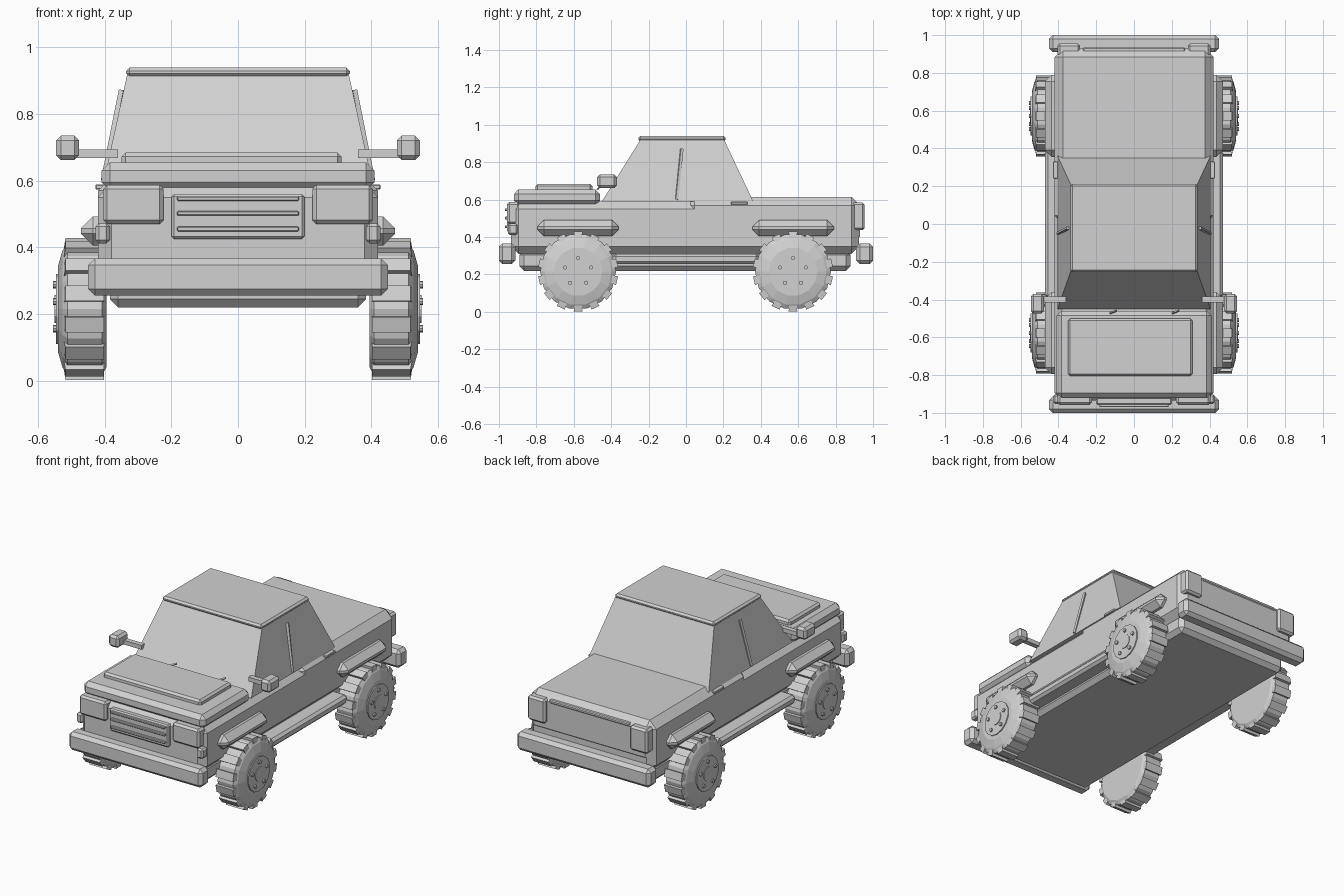
import bpy, bmesh, math
from mathutils import Matrix, Vector

if "Cube" in bpy.data.objects:
    bpy.data.objects.remove(bpy.data.objects["Cube"])

grey = bpy.data.materials.new("plain_grey")
grey.diffuse_color = (0.64, 0.64, 0.64, 1)
grey.use_nodes = True
grey.node_tree.nodes["Principled BSDF"].inputs["Base Color"].default_value = grey.diffuse_color


def finish(name, bm):
    bmesh.ops.recalc_face_normals(bm, faces=bm.faces)
    mesh = bpy.data.meshes.new(name)
    bm.to_mesh(mesh)
    bm.free()
    mesh.materials.append(grey)
    ob = bpy.data.objects.new(name, mesh)
    bpy.context.collection.objects.link(ob)
    return ob


def chamfer(bm, width):
    if width:
        bmesh.ops.bevel(bm, geom=bm.edges[:], offset=width, segments=1,
                        affect='EDGES', clamp_overlap=True)


def box(name, xs, ys, zs, bevel=0.0):
    bm = bmesh.new()
    bmesh.ops.create_cube(bm, size=1)
    for v in bm.verts:
        v.co = [r[0] if c < 0 else r[1] for c, r in zip(v.co, (xs, ys, zs))]
    chamfer(bm, bevel)
    return finish(name, bm)


def pair(name, xs, ys, zs, bevel=0.0):
    box(name + "_right", xs, ys, zs, bevel)
    box(name + "_left", (-xs[1], -xs[0]), ys, zs, bevel)


def rod(name, a, b, radius, sides=6):
    a, b = Vector(a), Vector(b)
    bm = bmesh.new()
    turn = (b - a).to_track_quat('Z', 'Y').to_matrix().to_4x4()
    bmesh.ops.create_cone(bm, cap_ends=True, segments=sides, radius1=radius,
                          radius2=radius, depth=(b - a).length,
                          matrix=Matrix.Translation((a + b) / 2) @ turn)
    return finish(name, bm)


# Main body and underframe
box("body", (-0.42, 0.42), (-0.935, 0.925), (0.31, 0.59), 0.04)
box("rear_deck", (-0.42, 0.42), (0.0, 0.93), (0.36, 0.615), 0.045)
box("underframe", (-0.385, 0.385), (-0.89, 0.88), (0.22, 0.33), 0.025)
pair("side_step", (0.36, 0.47), (-0.39, 0.39), (0.255, 0.31), 0.015)

# Hood and raised panel
box("hood", (-0.41, 0.41), (-0.92, -0.46), (0.57, 0.655), 0.025)
box("hood_panel", (-0.35, 0.31), (-0.805, -0.5), (0.64, 0.684), 0.012)

# Tapered cab
bm = bmesh.new()
bottom = [(-0.405, -0.45), (0.405, -0.45), (0.405, 0.36), (-0.405, 0.36)]
top = [(-0.333, -0.245), (0.333, -0.245), (0.333, 0.205), (-0.333, 0.205)]
lo = [bm.verts.new((x, y, 0.59)) for x, y in bottom]
hi = [bm.verts.new((x, y, 0.918)) for x, y in top]
bm.faces.new(lo)
bm.faces.new(hi)
for i in range(4):
    j = (i + 1) % 4
    bm.faces.new((lo[i], lo[j], hi[j], hi[i]))
finish("cab", bm)
box("roof", (-0.336, 0.336), (-0.255, 0.212), (0.911, 0.94), 0.011)

# Bumpers and fender flares
box("front_bumper", (-0.45, 0.45), (-1.0, -0.912), (0.255, 0.367), 0.02)
box("rear_bumper", (-0.45, 0.45), (0.91, 1.0), (0.255, 0.367), 0.02)
pair("front_fender", (0.36, 0.472), (-0.795, -0.36), (0.405, 0.492), 0.036)
pair("rear_fender", (0.36, 0.472), (0.355, 0.79), (0.405, 0.492), 0.036)

# Lights
pair("headlight", (0.223, 0.405), (-0.957, -0.89), (0.47, 0.587), 0.012)
pair("marker_light", (0.385, 0.428), (-0.952, -0.9), (0.412, 0.472), 0.01)
pair("tail_light", (0.285, 0.405), (0.88, 0.955), (0.437, 0.585), 0.012)
box("tailgate_lip", (-0.27, 0.27), (0.9, 0.935), (0.565, 0.585), 0.005)

# Grille with slats
box("grille", (-0.2, 0.2), (-0.957, -0.9), (0.425, 0.56), 0.008)
for k, z in enumerate((0.455, 0.502, 0.546)):
    box(f"grille_slat_{k}", (-0.183, 0.183), (-0.969, -0.95), (z - 0.007, z + 0.007), 0.003)

# Mirrors, handles and door pillars
pair("mirror_arm", (0.36, 0.49), (-0.415, -0.385), (0.668, 0.694))
pair("mirror", (0.477, 0.546), (-0.475, -0.37), (0.662, 0.735), 0.014)
pair("door_handle", (0.4, 0.428), (0.24, 0.33), (0.573, 0.589), 0.003)
for s, side in ((1, "right"), (-1, "left")):
    rod(f"door_pillar_{side}", (s * 0.403, -0.05, 0.6), (s * 0.349, -0.022, 0.872), 0.01, 4)

# Wipers
for k, x in enumerate((-0.11, 0.22)):
    rod(f"wiper_{k}", (x - 0.018, -0.472, 0.656), (x + 0.018, -0.458, 0.672), 0.006, 4)

# Wheels
SIDES = 14
PROFILE = [(0.395, 0.18), (0.408, 0.203), (0.512, 0.203), (0.527, 0.18), (0.541, 0.13)]


def wheel(name, s, cy):
    cz = 0.215
    bm = bmesh.new()

    def point(x, r, a):
        return bm.verts.new((s * x, cy + r * math.sin(a), cz + r * math.cos(a)))

    # Tyre
    rings = [[point(x, r, math.tau * (i + 0.5) / SIDES) for i in range(SIDES)]
             for x, r in PROFILE]
    bm.faces.new(rings[0])
    bm.faces.new(rings[-1])
    for a, b in zip(rings, rings[1:]):
        for i in range(SIDES):
            j = (i + 1) % SIDES
            bm.faces.new((a[i], a[j], b[j], b[i]))
    # Tread lugs
    for i in range(SIDES):
        mid = math.tau * i / SIDES
        q = []
        for x, r in ((0.402, 0.18), (0.402, 0.215), (0.518, 0.215), (0.524, 0.175)):
            q.append([point(x, r, mid + d) for d in (-0.11, 0.11)])
        for k in range(4):
            a, b = q[k], q[(k + 1) % 4]
            bm.faces.new((a[0], a[1], b[1], b[0]))
        for e in (0, 1):
            bm.faces.new([p[e] for p in q])
    finish(name + "_tyre", bm)
    # Hub, cap and bolts
    rod(name + "_hub", (s * 0.53, cy, cz), (s * 0.547, cy, cz), 0.105, 14)
    rod(name + "_cap", (s * 0.53, cy, cz), (s * 0.551, cy, cz), 0.042, 12)
    for i in range(5):
        a = math.tau * i / 5
        y, z = cy + 0.073 * math.sin(a), cz + 0.073 * math.cos(a)
        rod(f"{name}_bolt_{i}", (s * 0.535, y, z), (s * 0.556, y, z), 0.011, 8)


for s, side in ((1, "right"), (-1, "left")):
    wheel(f"front_wheel_{side}", s, -0.577)
    wheel(f"rear_wheel_{side}", s, 0.572)
